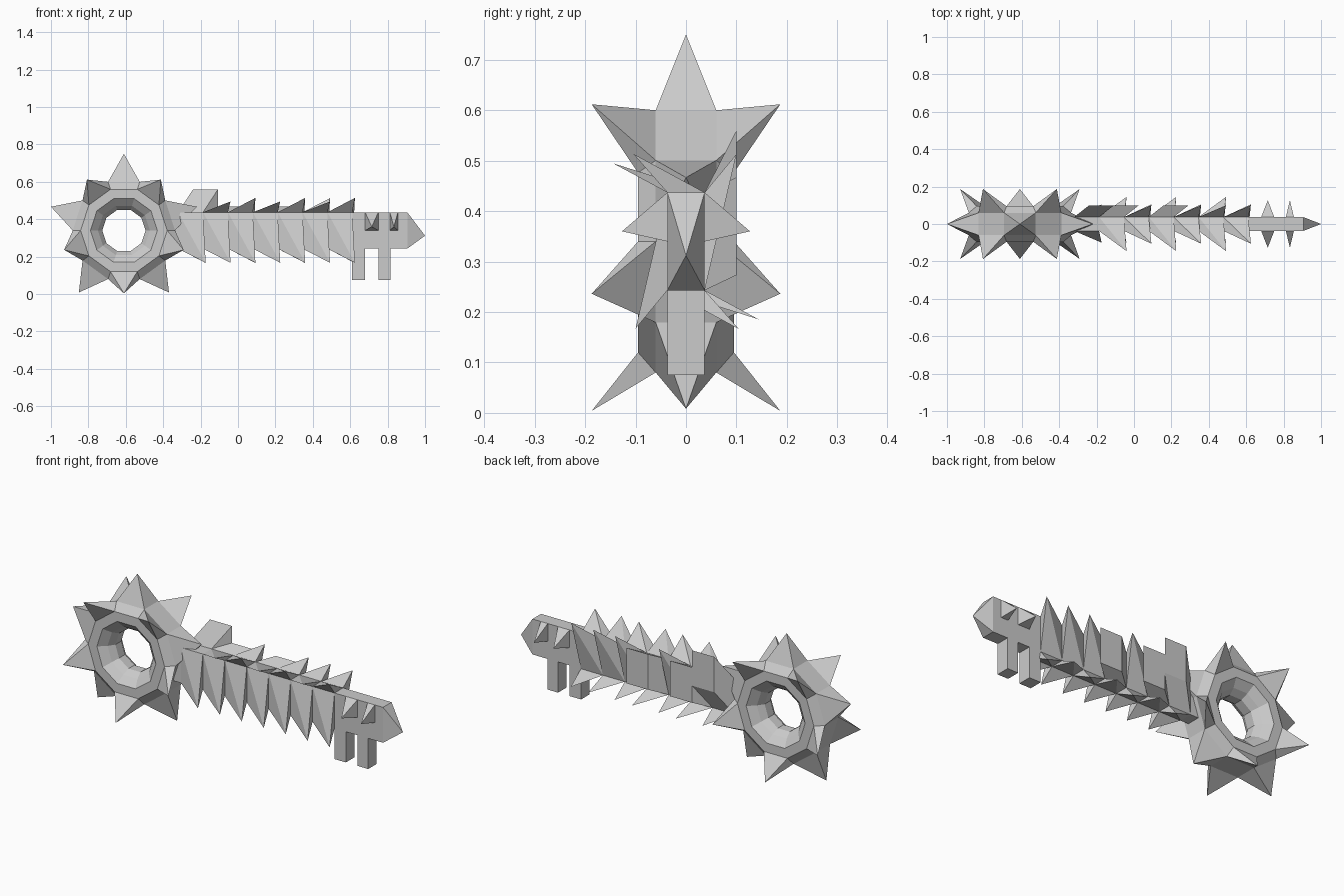
import bpy
import bmesh
from math import sin, cos, pi

if "Cube" in bpy.data.objects:
    bpy.data.objects.remove(bpy.data.objects["Cube"])


def finish(bm, name):
    bmesh.ops.remove_doubles(bm, verts=bm.verts, dist=1e-5)
    bmesh.ops.recalc_face_normals(bm, faces=bm.faces)
    mesh = bpy.data.meshes.new(name)
    bm.to_mesh(mesh)
    bm.free()
    ob = bpy.data.objects.new(name, mesh)
    bpy.context.collection.objects.link(ob)
    return ob


def spike(bm, base, tip):
    vs = [bm.verts.new(p) for p in base]
    t = bm.verts.new(tip)
    for i in range(4):
        bm.faces.new((vs[i], vs[(i + 1) % 4], t))


def prism(bm, base, top):
    a = [bm.verts.new(p) for p in base]
    b = [bm.verts.new(p) for p in top]
    bm.faces.new(a)
    bm.faces.new(b)
    for i in range(4):
        j = (i + 1) % 4
        bm.faces.new((a[i], a[j], b[j], b[i]))


def rect_xz(x0, x1, z0, z1, y):
    return [(x0, y, z0), (x1, y, z0), (x1, y, z1), (x0, y, z1)]


# Ten-sided bow ring, with alternating single and paired spikes
CX, CZ, N = -0.61, 0.34, 10
profile = [(.26, .06), (.26, -.06), (.22, -.095), (.17, -.095), (.132, -.06),
           (.11, -.025), (.11, .025), (.132, .06), (.17, .095), (.22, .095)]


def polar(r, y, a):
    return (CX + r * cos(a), y, CZ + r * sin(a))


bm = bmesh.new()
step = 2 * pi / N
for k in range(N):
    a0, a1 = k * step, (k + 1) * step
    mid = (a0 + a1) / 2
    for i, (r, y) in enumerate(profile):
        r2, y2 = profile[(i + 1) % len(profile)]
        c = cos(step / 2)
        quad = [polar(r / c, y, a0), polar(r / c, y, a1),
                polar(r2 / c, y2, a1), polar(r2 / c, y2, a0)]
        if i == 0 and k % 2 == 0:
            spike(bm, quad, polar(.41, 0, mid))
        elif i in (1, 9) and k % 2 == 1:
            spike(bm, quad, polar(.336, -.187 if i == 1 else .187, mid))
        else:
            bm.faces.new([bm.verts.new(p) for p in quad])
finish(bm, "bow_ring")

# Shank bar with pointed end
H, Z0, Z1 = .037, .243, .437
bm = bmesh.new()
start = [(-.37, -H, Z0), (-.37, H, Z0), (-.37, H, Z1), (-.37, -H, Z1)]
end = [(.905, y, z) for _, y, z in start]
bm.faces.new([bm.verts.new(p) for p in start])
sv, ev = [bm.verts.new(p) for p in start], [bm.verts.new(p) for p in end]
for i in range(4):
    j = (i + 1) % 4
    bm.faces.new((sv[i], sv[j], ev[j], ev[i]))
spike(bm, end, (1.0, 0, .312))
finish(bm, "shank")

# Key teeth
for n, (x0, x1) in enumerate([(.61, .68), (.75, .815)]):
    bm = bmesh.new()
    prism(bm, rect_xz(x0, x1, .075, .25, -H), rect_xz(x0, x1, .075, .25, H))
    finish(bm, f"key_tooth_{n + 1}")

# Small studs beside the teeth, mirrored on both sides
bm = bmesh.new()
for x0, x1 in [(.68, .75), (.812, .855)]:
    for s in (-1, 1):
        spike(bm, rect_xz(x0, x1, .34, Z1, s * H), ((x0 + x1) / 2, s * .127, .36))
finish(bm, "bit_studs")

# Swept barbs swirling around the four sides of the shank
S = .133
barbs = {n: bmesh.new() for n in ("front", "back", "top", "bottom")}
for k in range(7):
    x0 = -.32 + k * S
    x1 = x0 + S
    tx = x1 + .014
    out, up = ((.145, .058) if k % 2 else (.105, .077))
    spike(barbs["front"], rect_xz(x0, x1, Z0, Z1, -H), (tx, -.1, .167))
    flat = {0: .123, 1: .03, 3: .03}.get(k)
    if flat:  # blunt slanted blades
        prism(barbs["back"], rect_xz(x0, x1, Z0, Z1, H),
              rect_xz(x0 + .08, x1 + .08 if k else tx + .066, Z0 + flat, Z1 + flat, .1))
    else:
        spike(barbs["back"], rect_xz(x0, x1, Z0, Z1, H), (tx, .1, .513))
    for name, z, s in (("top", Z1, 1), ("bottom", Z0, -1)):
        if name == "top" and k == 0:
            continue
        base = [(x0, -H, z), (x1, -H, z), (x1, H, z), (x0, H, z)]
        spike(barbs[name], base, (tx, -s * out, z + s * up))
for name, b in barbs.items():
    finish(b, f"{name}_barbs")
